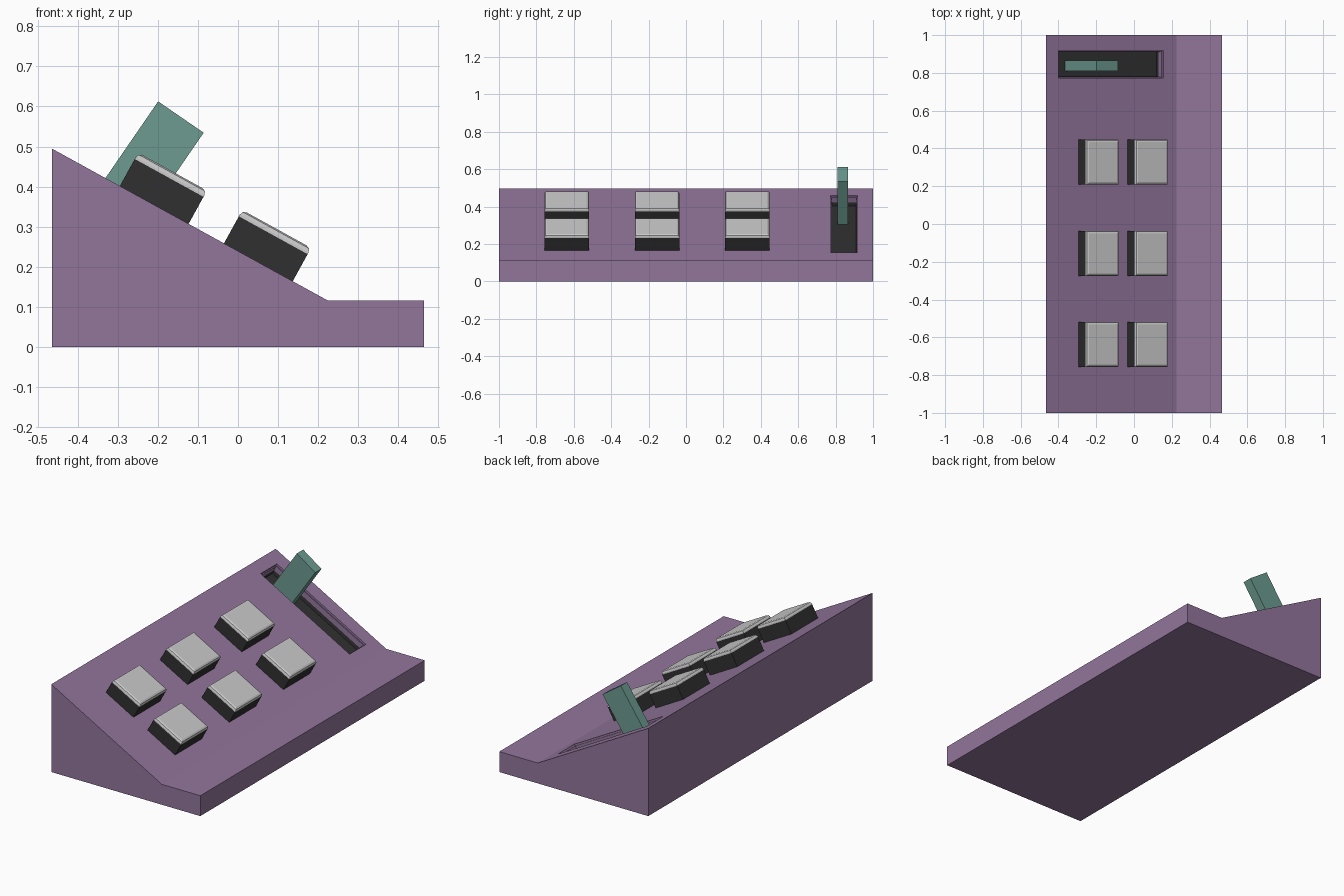
import bpy, bmesh
from math import atan2, sin, cos, radians
from mathutils import Matrix, Vector

if "Cube" in bpy.data.objects:
    bpy.data.objects.remove(bpy.data.objects["Cube"])

TILT = atan2(0.38, 0.69)


def surface_z(x):
    return 0.495 - (x + 0.465) * 0.38 / 0.69


def material(name, rgb):
    m = bpy.data.materials.new(name)
    m.diffuse_color = (*rgb, 1)
    m.use_nodes = True
    m.node_tree.nodes["Principled BSDF"].inputs["Base Color"].default_value = m.diffuse_color
    return m


purple = material("purple", (0.29, 0.18, 0.33))
dark = material("dark", (0.03, 0.03, 0.03))
teal = material("teal", (0.15, 0.33, 0.28))


def finish(name, bm, mats=(), matrix=Matrix()):
    me = bpy.data.meshes.new(name)
    bm.to_mesh(me)
    bm.free()
    for m in mats:
        me.materials.append(m)
    ob = bpy.data.objects.new(name, me)
    ob.matrix_world = matrix
    bpy.context.collection.objects.link(ob)
    return ob


def box(name, size, z0, matrix, mats=(), bevel=0):
    # box resting at local height z0, optionally with a rounded top rim
    bm = bmesh.new()
    bmesh.ops.create_cube(bm, size=1)
    for v in bm.verts:
        v.co = Vector((v.co.x * size[0], v.co.y * size[1], (v.co.z + 0.5) * size[2] + z0))
    if bevel:
        top = [e for e in bm.edges if all(v.co.z > z0 + size[2] / 2 for v in e.verts)]
        bmesh.ops.bevel(bm, geom=top, offset=bevel, segments=2, profile=0.5, affect='EDGES')
    return finish(name, bm, mats, matrix)


# console body: wedge profile swept along y
bm = bmesh.new()
profile = [(-0.465, 0), (0.465, 0), (0.465, 0.115), (0.225, 0.115), (-0.465, 0.495)]
side = bm.faces.new([bm.verts.new((x, -1, z)) for x, z in profile])
swept = bmesh.ops.extrude_face_region(bm, geom=[side])["geom"]
bmesh.ops.translate(bm, vec=(0, 2, 0), verts=[g for g in swept if isinstance(g, bmesh.types.BMVert)])
bmesh.ops.recalc_face_normals(bm, faces=bm.faces[:])

# lever slot: stepped pocket sunk into the sloped face
slope = next(f for f in bm.faces if f.normal.x > 0.2 and f.normal.z > 0.2)
bmesh.ops.inset_individual(bm, faces=[slope], thickness=0.05)
for v in slope.verts:
    x = -0.4 if v.co.x < -0.12 else 0.155
    v.co = Vector((x, 0.773 if v.co.y < 0 else 0.918, surface_z(x)))
bm.normal_update()
for thickness, depth, mat in [(0.001, 0.01, 0), (0.007, 0, 0), (0.001, 0.03, 0), (0.003, 0.02, 1)]:
    ring = bmesh.ops.inset_individual(bm, faces=[slope], thickness=thickness, depth=-depth)["faces"]
    for f in ring:
        f.material_index = mat
    bm.normal_update()
slope.material_index = 1
finish("console_body", bm, (purple, dark))

# six push buttons: dark base with a grey cap
for i, x0 in enumerate((-0.295, -0.035)):
    xc = x0 + 0.098 * cos(TILT)
    for j, y in enumerate((-0.637, -0.155, 0.328)):
        m = Matrix.Translation((xc, y, surface_z(xc))) @ Matrix.Rotation(TILT, 4, 'Y')
        box(f"button_base_{i}{j}", (0.196, 0.238, 0.097), -0.02, m, (dark,))
        box(f"button_cap_{i}{j}", (0.196, 0.238, 0.018), 0.077, m, bevel=0.013)

# lever standing on the slot floor
a = radians(34.5)
top = Vector((-0.1425, 0.838, 0.5735))
foot = top - 0.3 * Vector((sin(a), 0, cos(a)))
box("lever", (0.138, 0.056, 0.3), 0, Matrix.Translation(foot) @ Matrix.Rotation(a, 4, 'Y'), (teal,))
